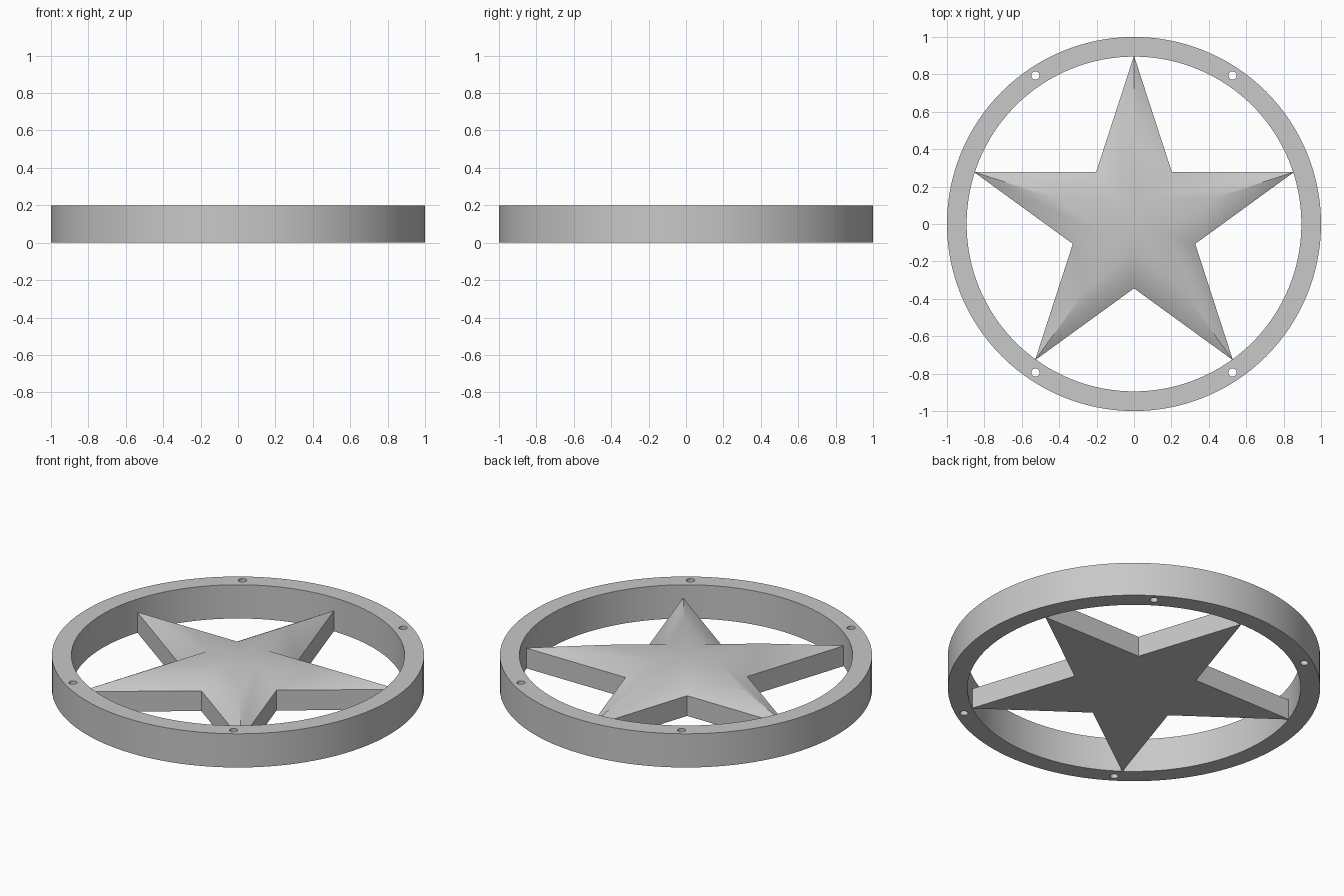
import bpy
import bmesh
from math import sin, cos, pi, radians

cube = bpy.data.objects.get("Cube")
if cube:
    bpy.data.objects.remove(cube, do_unlink=True)

HEIGHT = 0.2
SHOULDER = 0.12          # top of the star's upright walls
TIP, NOTCH = 0.9, 0.344  # star radii

grey = bpy.data.materials.new("plain grey")
grey.use_nodes = True
colour = (0.58, 0.58, 0.58, 1)
grey.diffuse_color = colour
grey.node_tree.nodes["Principled BSDF"].inputs["Base Color"].default_value = colour


def activate(obj):
    bpy.ops.object.select_all(action='DESELECT')
    obj.select_set(True)
    bpy.context.view_layer.objects.active = obj


def add_circle(curve, x, y, radius, count):
    """Closed polygon spline shaped as a circle."""
    spline = curve.splines.new('POLY')
    spline.points.add(count - 1)
    for i, point in enumerate(spline.points):
        a = 2 * pi * i / count
        point.co = (x + radius * cos(a), y + radius * sin(a), 0, 1)
    spline.use_cyclic_u = True


# Outer ring: a filled flat outline with its opening and four screw holes
outline = bpy.data.curves.new("outer_ring", 'CURVE')
outline.dimensions = '2D'
outline.fill_mode = 'BOTH'
outline.extrude = HEIGHT / 2
add_circle(outline, 0, 0, 1, 128)
add_circle(outline, 0, 0, 0.895, 128)
for sx in (-1, 1):
    for sy in (-1, 1):
        add_circle(outline, sx * 0.527, sy * 0.794, 0.022, 24)
ring = bpy.data.objects.new("outer_ring", outline)
bpy.context.collection.objects.link(ring)
activate(ring)
bpy.ops.object.convert(target='MESH')
ring = bpy.context.object

bm = bmesh.new()
bm.from_mesh(ring.data)
bmesh.ops.translate(bm, verts=bm.verts, vec=(0, 0, HEIGHT / 2))
bmesh.ops.remove_doubles(bm, verts=bm.verts, dist=0.0001)
bmesh.ops.recalc_face_normals(bm, faces=bm.faces)
bm.to_mesh(ring.data)
bm.free()

# Star: upright walls, then slopes rising to a half-size flat top
bm = bmesh.new()
layers = []
for scale, z in ((1, 0), (1, SHOULDER), (0.5, HEIGHT)):
    layer = []
    for i in range(10):
        r = scale * (NOTCH if i % 2 else TIP)
        a = pi / 2 + i * pi / 5
        layer.append(bm.verts.new((r * cos(a), r * sin(a), z)))
    layers.append(layer)
for low, high in zip(layers, layers[1:]):
    for i in range(10):
        j = (i + 1) % 10
        bm.faces.new((low[i], low[j], high[j], high[i]))
bm.faces.new(layers[0][::-1])
centre = bm.verts.new((0, 0, HEIGHT))
for i in range(10):
    bm.faces.new((layers[2][i], layers[2][(i + 1) % 10], centre))
bmesh.ops.recalc_face_normals(bm, faces=bm.faces)
mesh = bpy.data.meshes.new("star")
bm.to_mesh(mesh)
bm.free()
star = bpy.data.objects.new("star", mesh)
bpy.context.collection.objects.link(star)

# Finish both parts
for obj in (ring, star):
    obj.data.materials.clear()
    obj.data.materials.append(grey)
    activate(obj)
    bpy.ops.object.shade_smooth_by_angle(angle=radians(40))
